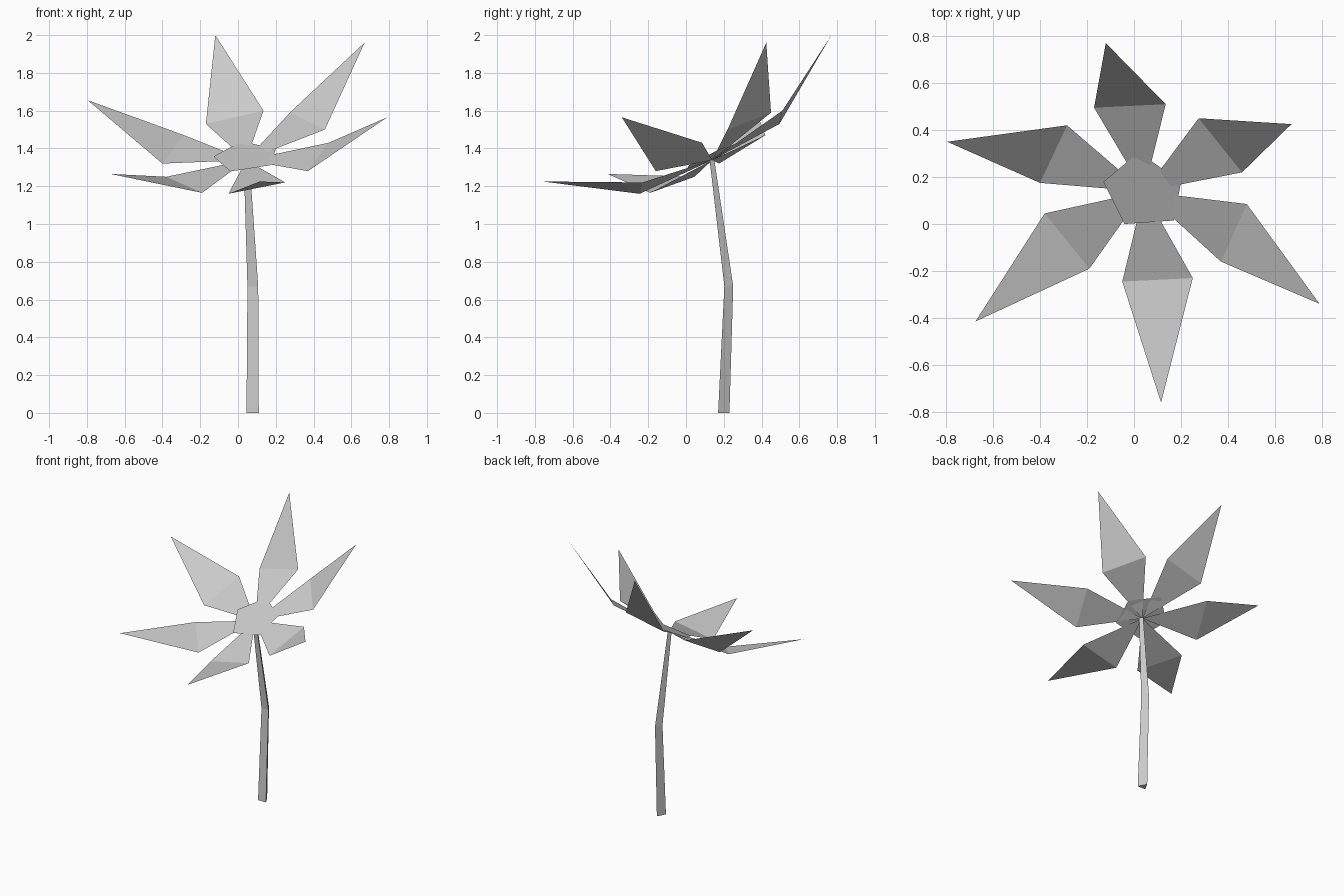
import bpy
import bmesh
from mathutils import Vector

cube = bpy.data.objects.get("Cube")
if cube:
    bpy.data.objects.remove(cube)

# One pale grey for the whole flower
grey = bpy.data.materials.new("pale_grey")
grey.use_nodes = True
grey.diffuse_color = (0.6, 0.6, 0.6, 1)
bsdf = next(n for n in grey.node_tree.nodes if n.type == "BSDF_PRINCIPLED")
bsdf.inputs["Base Color"].default_value = (0.6, 0.6, 0.6, 1)


def build(name, points, faces, face_up=True):
    """Make a flat-shaded mesh; open sheets get upward normals."""
    bm = bmesh.new()
    verts = [bm.verts.new(p) for p in points]
    for f in faces:
        bm.faces.new([verts[i] for i in f])
    bm.normal_update()
    if face_up:
        for f in bm.faces:
            if f.normal.z < 0:
                f.normal_flip()
    else:
        bmesh.ops.recalc_face_normals(bm, faces=bm.faces)
    mesh = bpy.data.meshes.new(name)
    bm.to_mesh(mesh)
    bm.free()
    mesh.materials.append(grey)
    obj = bpy.data.objects.new(name, mesh)
    bpy.context.collection.objects.link(obj)
    return obj


# Petals: kites from the shared centre, folded across their widest line
centre = Vector((0.043, 0.138, 1.338))
petals = {
    "petal_back": ((-0.17, 0.495, 1.53), (0.135, 0.51, 1.60), (-0.12, 0.77, 2.0)),
    "petal_back_left": ((0.275, 0.45, 1.59), (0.46, 0.22, 1.50), (0.67, 0.425, 1.96)),
    "petal_front_left": ((0.48, 0.085, 1.43), (0.37, -0.16, 1.28), (0.79, -0.34, 1.565)),
    "petal_front": ((0.25, -0.23, 1.22), (-0.05, -0.245, 1.16), (0.115, -0.76, 1.225)),
    "petal_front_right": ((-0.19, -0.19, 1.165), (-0.38, 0.045, 1.25), (-0.675, -0.415, 1.265)),
    "petal_back_right": ((-0.4, 0.175, 1.32), (-0.285, 0.42, 1.47), (-0.795, 0.35, 1.655)),
}
for name, (side_a, side_b, tip) in petals.items():
    build(name, [centre, side_a, side_b, tip], [(0, 1, 2), (1, 3, 2)])

# Flower centre: tilted pentagon lying just over the petal roots
outline = [(0.02, 0.305), (-0.13, 0.18), (-0.04, 0.0), (0.17, 0.015), (0.2, 0.18)]
disc = [(x, y, 1.358 + 0.12 * (x - 0.04) + 0.5 * (y - 0.14)) for x, y in outline]
build("flower_centre", disc, [range(5)])

# Stem: bent, tapering three-sided prism with its ridge at the back
rings = [  # x left edge, x right edge, y front, y back, z
    (0.045, 0.11, 0.17, 0.23, 0.0),
    (0.05, 0.107, 0.203, 0.25, 0.67),
    (0.03, 0.06, 0.125, 0.15, 1.34),
]
points = []
for x0, x1, y0, y1, z in rings:
    points += [(x0, y0, z), (x1, y0, z), ((x0 + x1) / 2, y1, z)]
faces = [(0, 1, 2), (6, 7, 8)]
for base in (0, 3):
    for i in range(3):
        j = (i + 1) % 3
        faces.append((base + i, base + j, base + 3 + j, base + 3 + i))
build("stem", points, faces, face_up=False)
